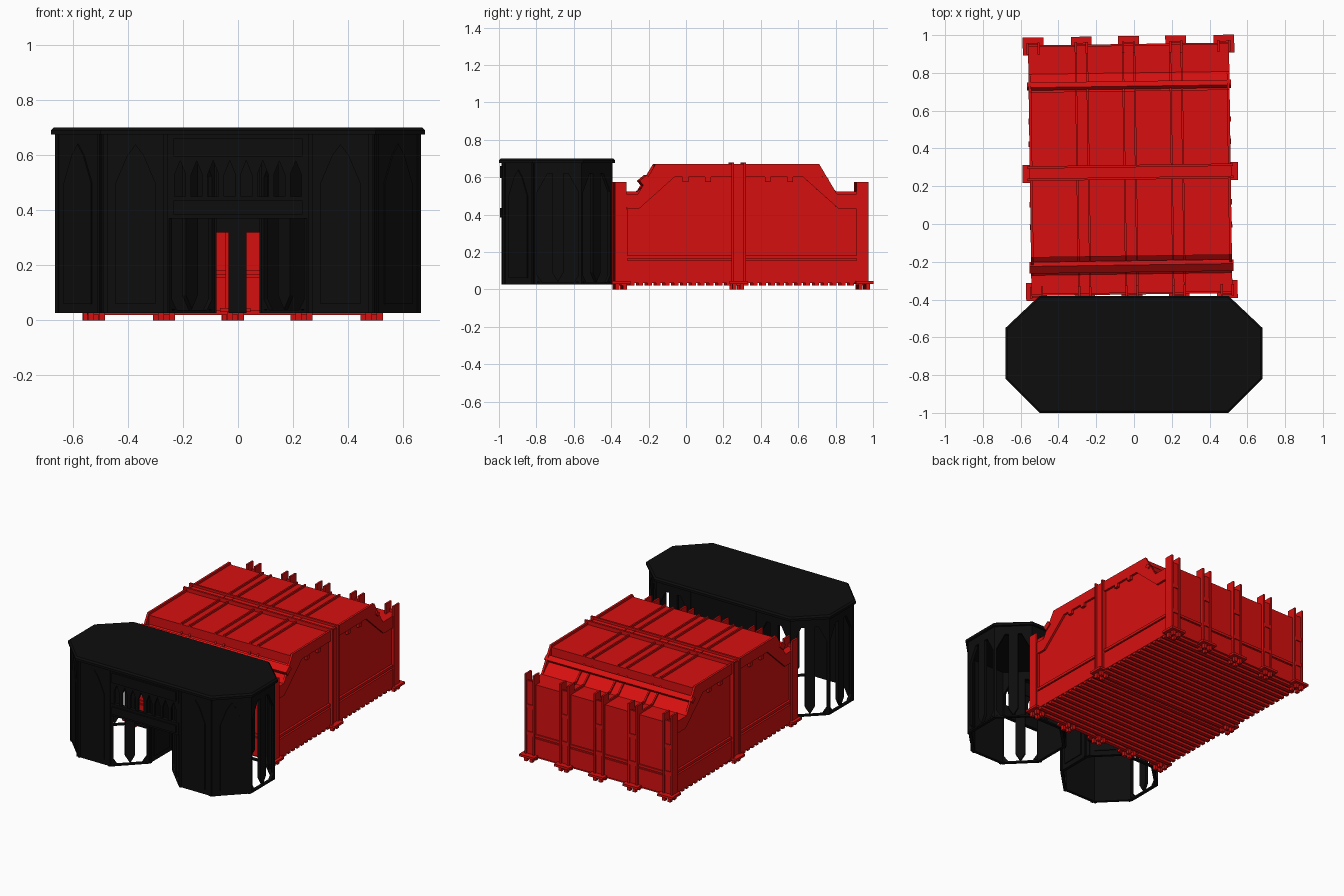
import bpy, bmesh, math
from mathutils import Matrix, Vector

cube = bpy.data.objects.get("Cube")
if cube:
    bpy.data.objects.remove(cube, do_unlink=True)


def material(name, rgb):
    m = bpy.data.materials.new(name)
    m.use_nodes = True
    m.diffuse_color = (*rgb, 1)
    bsdf = m.node_tree.nodes["Principled BSDF"]
    bsdf.inputs["Base Color"].default_value = (*rgb, 1)
    bsdf.inputs["Roughness"].default_value = 0.7
    return m


RED = material("bright_red", (0.68, 0.005, 0.005))
BLACK = material("soft_black", (0.004, 0.004, 0.004))


def prism(bm, ring, offset):
    """Extrude a closed ring of points by an offset vector."""
    a = [bm.verts.new(p) for p in ring]
    b = [bm.verts.new(Vector(p) + Vector(offset)) for p in ring]
    bm.faces.new(a)
    bm.faces.new(b[::-1])
    for i in range(len(a)):
        j = (i + 1) % len(a)
        bm.faces.new((a[i], b[i], b[j], a[j]))


def box(bm, x0, x1, y0, y1, z0, z1):
    prism(bm, [(x0, y0, z0), (x1, y0, z0), (x1, y1, z0), (x0, y1, z0)], (0, 0, z1 - z0))


def finish(bm, name, mat, matrix=None):
    bmesh.ops.recalc_face_normals(bm, faces=bm.faces)
    me = bpy.data.meshes.new(name)
    bm.to_mesh(me)
    bm.free()
    me.materials.append(mat)
    if matrix:
        me.transform(matrix)
    ob = bpy.data.objects.new(name, me)
    bpy.context.collection.objects.link(ob)
    return ob


# ---------- Container, turned very slightly on the ground ----------
CX, CY = -0.02, 0.29
HALF, FRONT, BACK = 0.53, -0.365, 0.945
TURN = Matrix.Translation((CX, CY, 0)) @ Matrix.Rotation(math.radians(0.8), 4, 'Z')
F, B = FRONT - CY, BACK - CY


def container_part(bm, name):
    return finish(bm, name, RED, TURN)


# Roof line in local y, z from front to back
ROOF = [(F, 0.51), (-0.555, 0.51), (-0.46, 0.595), (-0.46, 0.655),
        (0.415, 0.655), (0.415, 0.595), (0.51, 0.51), (B, 0.51)]

bm = bmesh.new()
w = HALF - 0.012
prism(bm, [(-w, y, z) for y, z in [(F, 0.035)] + ROOF + [(B, 0.035)]], (2 * w, 0, 0))
container_part(bm, "container_body")

# Side frames around a recessed panel
bm = bmesh.new()
inner = [(F + 0.045, 0.43), (-0.55, 0.43), (-0.36, 0.6), (0.33, 0.6), (0.52, 0.43), (B - 0.035, 0.43)]
top = [(F, 0.51), (-0.555, 0.51), (-0.46, 0.67), (0.415, 0.67), (0.51, 0.51), (B, 0.51)]
for s in (-1, 1):
    x, d = s * w, (s * 0.014, 0, 0)
    for i in range(5):
        prism(bm, [(x, *top[i]), (x, *top[i + 1]), (x, *inner[i + 1]), (x, *inner[i])], d)
    for y0, y1 in ((F, F + 0.045), (B - 0.035, B)):
        box(bm, *sorted((x, x + d[0])), y0, y1, 0.035, 0.43)
    for z0, z1 in ((0.035, 0.155), (0.165, 0.182)):
        box(bm, *sorted((x, x + d[0])), F, B, z0, z1)
    # Small locking tabs under the roof edge
    for y in (-0.3, -0.18, 0.14, 0.26):
        box(bm, *sorted((x, x + s * 0.018)), y - 0.015, y + 0.015, 0.575, 0.6)
container_part(bm, "side_frames")

# End rails
bm = bmesh.new()
for y0, y1 in ((F - 0.008, F), (B, B + 0.008)):
    for z0, z1 in ((0.035, 0.155), (0.165, 0.182)):
        box(bm, -w, w, y0, y1, z0, z1)
container_part(bm, "end_rails")

# Lengthwise roof ribs that follow the roof line, each with two raised edges
bm = bmesh.new()
for x in (-0.25, 0, 0.25):
    for dx in (-0.035, 0.025):
        for (y0, z0), (y1, z1) in zip(ROOF, ROOF[1:]):
            if y1 == y0:
                continue
            prism(bm, [(x + dx, y0, z0), (x + dx, y1, z1),
                       (x + dx, y1, z1 + 0.013), (x + dx, y0, z0 + 0.013)], (0.01, 0, 0))
container_part(bm, "roof_ribs")

# Crosswise strap over the roof and down both sides
bm = bmesh.new()
for y in (-0.055, 0.01):
    box(bm, -HALF - 0.015, HALF + 0.015, y, y + 0.013, 0.03, 0.68)
box(bm, -HALF - 0.005, HALF + 0.005, -0.055, 0.023, 0.04, 0.665)
container_part(bm, "middle_strap")

# Long bars lying on the two roof slopes
for name, y, z, size, tilt in (("front_slope_bar", -0.515, 0.583, 0.05, 40),
                               ("back_slope_bar", 0.445, 0.592, 0.035, -40)):
    bm = bmesh.new()
    bmesh.ops.create_cube(bm, size=1, matrix=Matrix.Translation((0, y, z))
                          @ Matrix.Rotation(math.radians(tilt), 4, 'X')
                          @ Matrix.Diagonal((2 * HALF + 0.02, size, size * 0.7, 1)))
    container_part(bm, name)

# Channel posts along both ends, each rising past the low roof edge
bm = bmesh.new()
for x in (-0.505, -0.25, 0, 0.25, 0.505):
    for end, s in ((F, -1), (B, 1)):
        out = 0.022
        y0, y1 = sorted((end - s * 0.04, end + s * out))
        for dx in (-0.035, 0.023):
            box(bm, x + dx, x + dx + 0.012, y0, y1, 0.035, 0.575)
        y0, y1 = sorted((end, end + s * 0.012))
        box(bm, x - 0.025, x + 0.025, y0, y1, 0.035, 0.53)
        for z in (0.17, 0.35):
            box(bm, x - 0.025, x + 0.025, *sorted((end, end + s * 0.018)), z, z + 0.025)
container_part(bm, "end_posts")

# Feet: flat plates with small pads beneath
bm = bmesh.new()
feet = [(x, y) for x in (-0.505, -0.25, 0, 0.25, 0.505) for y in (F + 0.01, B)]
feet += [(s * 0.515, -0.02) for s in (-1, 1)]
for x, y in feet:
    box(bm, x - 0.055, x + 0.055, y - 0.045, y + 0.05, 0.03, 0.045)
    for dx in (-0.03, 0.01):
        for dy in (-0.03, 0.01):
            box(bm, x + dx, x + dx + 0.022, y + dy, y + dy + 0.022, 0, 0.035)
container_part(bm, "feet")

# Floor slats
bm = bmesh.new()
count = 28
for i in range(count):
    y = F + 0.01 + (B - F - 0.04) * i / (count - 1)
    box(bm, -HALF, HALF, y, y + 0.024, 0.02, 0.037)
container_part(bm, "floor_slats")

# ---------- Black canopy on two eight-sided towers ----------
LOW, HIGH = 0.027, 0.675


def slab(bm, p, q, shape, thick=0.02, out=0.0):
    """Flat shape on the upright plane from p to q; shape is (distance, height)."""
    p, q = Vector((*p, 0)), Vector((*q, 0))
    d = (q - p).normalized()
    n = Vector((d.y, -d.x, 0))
    prism(bm, [p + d * u + n * out + Vector((0, 0, z)) for u, z in shape], -n * thick)


def rect(u0, u1, z0, z1):
    return [(u0, z0), (u1, z0), (u1, z1), (u0, z1)]


def solid_panel(bm, p, q):
    L = math.dist(p, q)
    slab(bm, p, q, rect(0, L, LOW, HIGH))
    # Thin pointed panel and edge strips
    m = L / 2
    slab(bm, p, q, [(0.05, 0.06), (L - 0.05, 0.06), (L - 0.05, 0.5), (m + 0.03, 0.6),
                    (m, 0.64), (m - 0.03, 0.6), (0.05, 0.5)], 0.01, 0.006)
    for u in (0.005, L - 0.02):
        slab(bm, p, q, rect(u, u + 0.015, LOW, HIGH), 0.01, 0.006)


def open_panel(bm, p, q):
    L = math.dist(p, q)
    m = L / 2
    for u in (0, L - 0.014):
        slab(bm, p, q, rect(u, u + 0.014, LOW, HIGH))
    slab(bm, p, q, rect(0, L, LOW, LOW + 0.01))
    slab(bm, p, q, rect(0, L, 0.62, HIGH))
    for a, b in ((0.014, m), (L - 0.014, m)):
        c = a + (b - a) * 0.5
        slab(bm, p, q, [(a, 0.52), (a, 0.62), (c, 0.62)])
        slab(bm, p, q, [(a, 0.04), (a, 0.075), (a + (b - a) * 0.25, 0.037)][::-1])
    # Hanging centre spike
    slab(bm, p, q, [(m - 0.03, 0.63), (m - 0.03, 0.09), (m, 0.04), (m + 0.03, 0.09), (m + 0.03, 0.63)])


# Tower outline for the +x side, counter-clockwise from the inner front corner
OUTLINE = [(0.25, -0.98), (0.495, -0.98), (0.665, -0.81), (0.665, -0.56),
           (0.495, -0.395), (0.25, -0.395), (0.085, -0.56), (0.085, -0.815)]
OPEN = {2, 3, 4, 7}
for name, s in (("left_tower", 1), ("right_tower", -1)):
    bm = bmesh.new()
    for i, p in enumerate(OUTLINE):
        (open_panel if i in OPEN else solid_panel)(bm, p, OUTLINE[(i + 1) % 8])
    finish(bm, name, BLACK, Matrix.Diagonal((s, 1, 1, 1)))

# Roof plate with a bevelled rim
bm = bmesh.new()
plan = [(-0.5, -1), (0.5, -1), (0.68, -0.82), (0.68, -0.55), (0.5, -0.38), (-0.5, -0.38),
        (-0.68, -0.55), (-0.68, -0.82)]
prism(bm, [(x, y, 0.675) for x, y in plan], (0, 0, 0.025))
rim = [e for e in bm.edges if all(v.co.z > 0.69 for v in e.verts)]
bmesh.ops.bevel(bm, geom=rim, offset=0.01, segments=1, affect='EDGES')
finish(bm, "canopy_roof", BLACK)

# Front bridge: two bands with an open arcade between them
bm = bmesh.new()
for z0, z1 in ((0.37, 0.45), (0.58, 0.675)):
    box(bm, -0.25, 0.25, -0.985, -0.96, z0, z1)
    box(bm, -0.235, 0.235, -0.995, -0.98, z0 + 0.015, z1 - 0.015)
for i in range(9):
    x = -0.24 + 0.06 * i
    box(bm, x - 0.01, x + 0.01, -0.98, -0.965, 0.45, 0.58)
    if i < 8:
        for a, b in ((x + 0.01, x + 0.03), (x + 0.05, x + 0.03)):
            prism(bm, [(a, -0.98, 0.53), (a, -0.98, 0.58), (b, -0.98, 0.58)], (0, 0.015, 0))
finish(bm, "front_bridge", BLACK)

# Back bridge with a centre drop
bm = bmesh.new()
box(bm, -0.25, 0.25, -0.415, -0.395, 0.32, 0.675)
box(bm, -0.035, 0.03, -0.415, -0.4, LOW, 0.33)
finish(bm, "back_bridge", BLACK)
